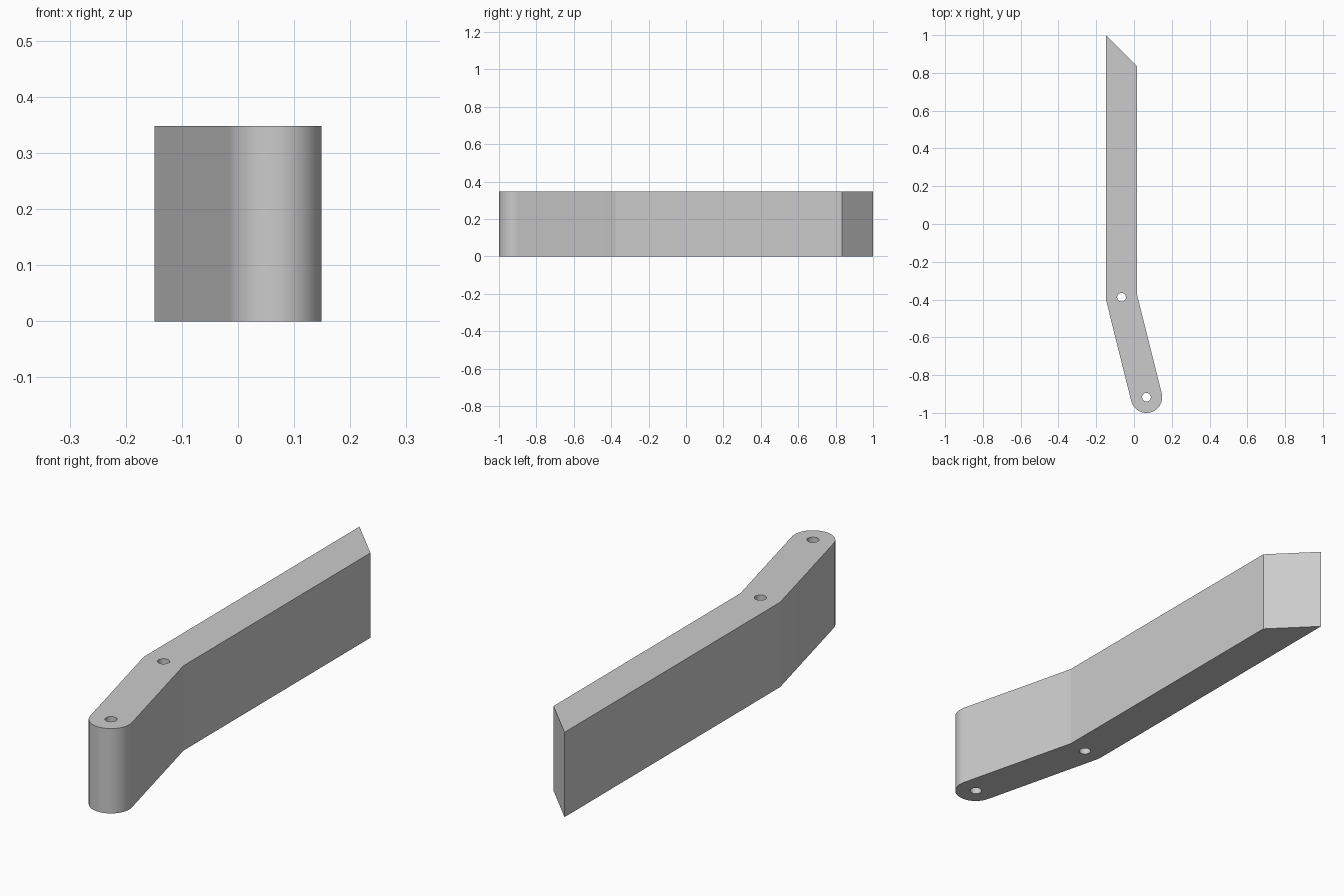
import bpy
import bmesh
from math import cos, sin, radians, pi
from mathutils import Vector

cube = bpy.data.objects.get("Cube")
if cube:
    bpy.data.objects.remove(cube, do_unlink=True)

HEIGHT = 0.348
LEFT_X, RIGHT_X = -0.149, 0.017           # sides of the straight bar
RADIUS = (RIGHT_X - LEFT_X) / 2           # rounded end
HOLE = 0.023
BEND = radians(14)
pivot = Vector((0.149 - RADIUS, -1 + RADIUS))
elbow = Vector((-0.066, -0.388))


def arc(center, radius, start, end, steps):
    return [center + radius * Vector((cos(a), sin(a)))
            for a in (start + (end - start) * i / steps for i in range(steps + 1))]


def elbow_corner(point, x):
    """Follow the bent arm's edge from its tangent point to the bar's side."""
    along = Vector((-sin(BEND), cos(BEND)))
    return point + along * ((x - point.x) / along.x)


# Outline: rounded end, bent arm, straight bar with a slanted tip
nose = arc(pivot, RADIUS, pi + BEND, 2 * pi + BEND, 40)
outline = nose + [
    elbow_corner(nose[-1], RIGHT_X),
    Vector((RIGHT_X, 1 - (RIGHT_X - LEFT_X))),
    Vector((LEFT_X, 1)),
    elbow_corner(nose[0], LEFT_X),
]
holes = [arc(c, HOLE, 0, 2 * pi, 32)[:-1] for c in (pivot, elbow)]

# Fill the outline around the holes and extrude it
bm = bmesh.new()
for loop in [outline] + holes:
    verts = [bm.verts.new((p.x, p.y, 0)) for p in loop]
    for a, b in zip(verts, verts[1:] + verts[:1]):
        bm.edges.new((a, b))
bmesh.ops.triangle_fill(bm, use_beauty=True, use_dissolve=False, edges=bm.edges[:])
result = bmesh.ops.extrude_face_region(bm, geom=bm.faces[:], use_keep_orig=True)
top = [g for g in result["geom"] if isinstance(g, bmesh.types.BMVert)]
bmesh.ops.translate(bm, vec=(0, 0, HEIGHT), verts=top)
bmesh.ops.recalc_face_normals(bm, faces=bm.faces[:])

mesh = bpy.data.meshes.new("bent_lever")
bm.to_mesh(mesh)
bm.free()
lever = bpy.data.objects.new("bent_lever", mesh)
bpy.context.collection.objects.link(lever)

# Plain grey material
grey = bpy.data.materials.new("light_grey")
grey.use_nodes = True
color = (0.6, 0.6, 0.6, 1)
grey.diffuse_color = color
grey.node_tree.nodes["Principled BSDF"].inputs["Base Color"].default_value = color
mesh.materials.append(grey)

# Smooth round surfaces, sharp edges
bpy.ops.object.select_all(action="DESELECT")
lever.select_set(True)
bpy.context.view_layer.objects.active = lever
bpy.ops.object.shade_smooth_by_angle(angle=radians(12))
